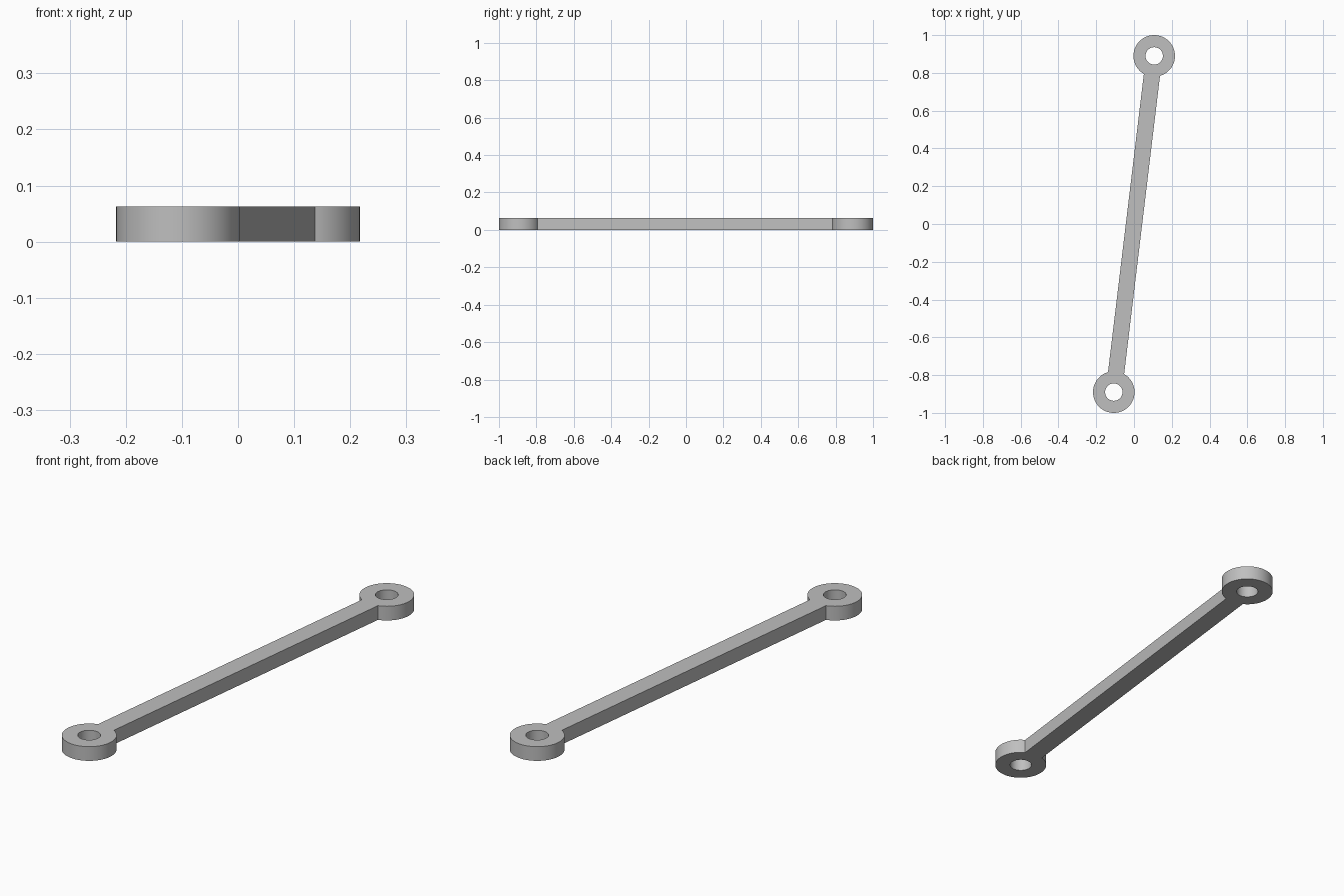
import bpy, bmesh
from math import asin, atan2, cos, hypot, pi, sin, radians

cube = bpy.data.objects.get("Cube")
if cube:
    bpy.data.objects.remove(cube, do_unlink=True)

EYE_X, EYE_Y = 0.107, 0.89      # centre of the eye at the back end
OUTER, HOLE = 0.11, 0.046       # eye radii
HALF_WIDTH, HEIGHT = 0.043, 0.063
STEPS = 64

grey = bpy.data.materials.new("plain grey")
grey.use_nodes = True
colour = (0.52, 0.52, 0.52, 1)
grey.diffuse_color = colour
grey.node_tree.nodes["Principled BSDF"].inputs["Base Color"].default_value = colour


def arc(cx, cy, radius, start, sweep, count):
    return [(cx + radius * cos(start + sweep * i / STEPS),
             cy + radius * sin(start + sweep * i / STEPS)) for i in range(count)]


# Outline along the bar's own axis: two eye arcs joined by straight edges
length = hypot(EYE_X, EYE_Y)
neck = asin(HALF_WIDTH / OUTER)
sweep = 2 * (pi - neck)
outline = (arc(length, 0, OUTER, neck - pi, sweep, STEPS + 1)
           + arc(-length, 0, OUTER, neck, sweep, STEPS + 1))
loops = [outline] + [arc(s * length, 0, HOLE, 0, 2 * pi, STEPS) for s in (1, -1)]

# Fill the outline around both pin holes and raise it to full thickness
bm = bmesh.new()
edges = []
for loop in loops:
    verts = [bm.verts.new((x, y, 0)) for x, y in loop]
    edges += [bm.edges.new((v, verts[i - 1])) for i, v in enumerate(verts)]
bmesh.ops.triangle_fill(bm, use_beauty=True, use_dissolve=False, edges=edges)
raised = bmesh.ops.extrude_face_region(bm, geom=bm.faces[:], use_keep_orig=True)
top = [g for g in raised["geom"] if isinstance(g, bmesh.types.BMVert)]
bmesh.ops.translate(bm, verts=top, vec=(0, 0, HEIGHT))
bmesh.ops.recalc_face_normals(bm, faces=bm.faces[:])

mesh = bpy.data.meshes.new("link_arm")
bm.to_mesh(mesh)
bm.free()
mesh.materials.append(grey)
link_arm = bpy.data.objects.new("link_arm", mesh)
link_arm.rotation_euler.z = atan2(EYE_Y, EYE_X)
bpy.context.collection.objects.link(link_arm)

# Smooth round walls, sharp rims and necks
bpy.context.view_layer.objects.active = link_arm
link_arm.select_set(True)
bpy.ops.object.shade_smooth_by_angle(angle=radians(30))
